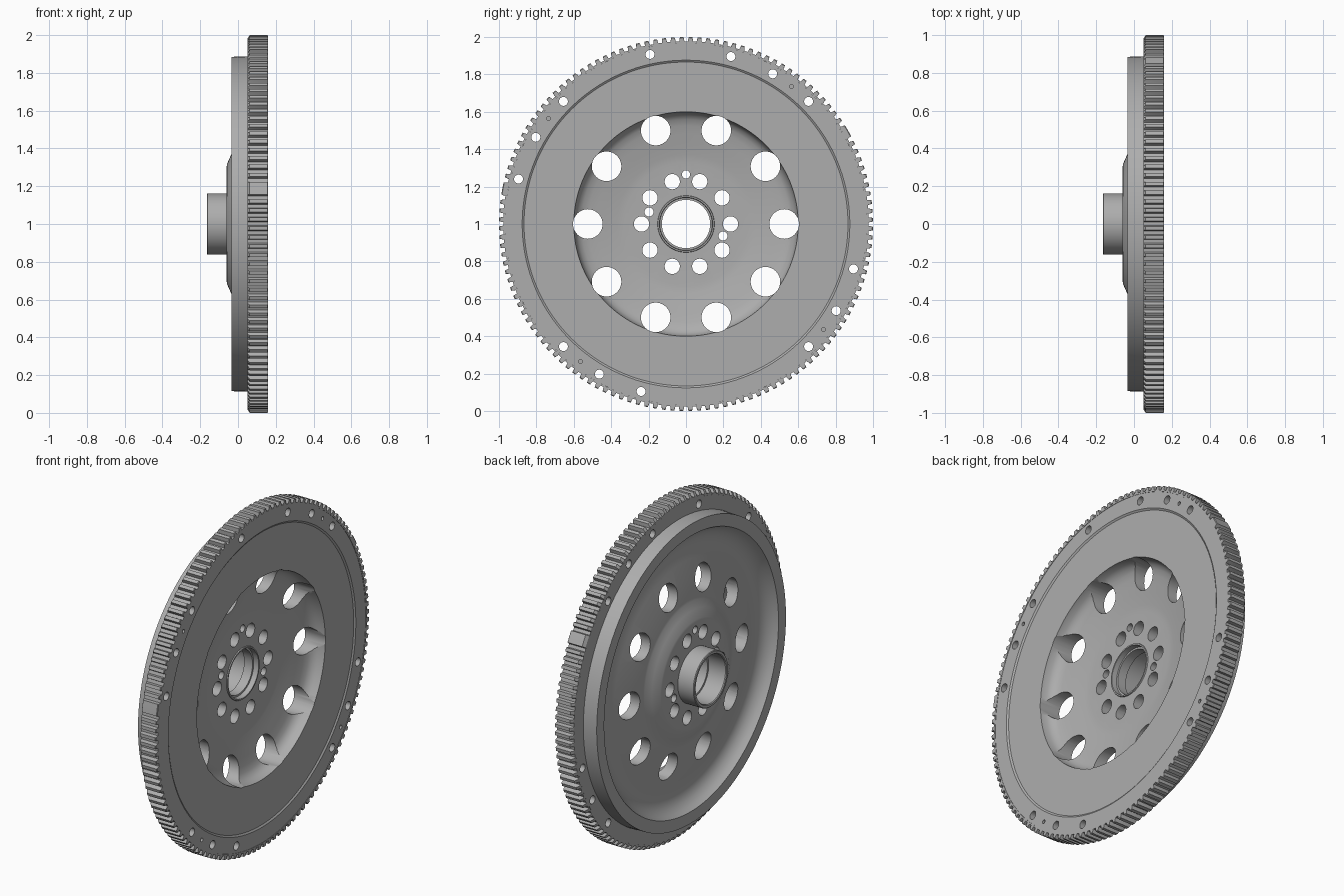
import bpy, bmesh, math
from math import cos, sin, radians, pi

cube = bpy.data.objects.get("Cube")
if cube:
    bpy.data.objects.remove(cube, do_unlink=True)

steel = bpy.data.materials.new("grey_steel")
steel.use_nodes = True
GREY = (0.42, 0.42, 0.42, 1)
steel.diffuse_color = GREY
steel.node_tree.nodes["Principled BSDF"].inputs["Base Color"].default_value = GREY


def finish(name, bm, angle=30):
    """Turn a bmesh into a named, shaded object."""
    bmesh.ops.recalc_face_normals(bm, faces=bm.faces)
    mesh = bpy.data.meshes.new(name)
    bm.to_mesh(mesh)
    bm.free()
    mesh.materials.append(steel)
    obj = bpy.data.objects.new(name, mesh)
    bpy.context.collection.objects.link(obj)
    shade(obj, angle)
    return obj


def shade(obj, angle):
    bpy.ops.object.select_all(action='DESELECT')
    obj.select_set(True)
    bpy.context.view_layer.objects.active = obj
    bpy.ops.object.shade_smooth_by_angle(angle=radians(angle))


def polar(x, r, a):
    return (x, r * cos(a), 1 + r * sin(a))


def bridge(bm, rings):
    """Join a closed loop of closed rings with quads."""
    n = len(rings[0])
    for ring, following in zip(rings, rings[1:] + rings[:1]):
        for i in range(n):
            j = (i + 1) % n
            bm.faces.new((ring[i], ring[j], following[j], following[i]))


def lathe(name, profile, segments=144):
    bm = bmesh.new()
    bridge(bm, [[bm.verts.new(polar(x, r, 2 * pi * i / segments))
                 for i in range(segments)] for x, r in profile])
    return finish(name, bm)


def add_drill(bm, r, degrees, radius, x0=-0.3, x1=0.3, sides=24):
    """Add a cutting cylinder lying along x at a polar position."""
    _, y, z = polar(0, r, radians(degrees))
    rings = [[bm.verts.new((x, y + radius * cos(2 * pi * i / sides),
                            z + radius * sin(2 * pi * i / sides)))
              for i in range(sides)] for x in (x0, x1)]
    for i in range(sides):
        j = (i + 1) % sides
        bm.faces.new((rings[0][i], rings[0][j], rings[1][j], rings[1][i]))
    bm.faces.new(rings[0])
    bm.faces.new(rings[1])


# Disc with hub, dished web and rim, as (x, radius)
body = lathe("flywheel_body", [
    # front face from the seam inwards, then the recess
    (0.158, 0.968), (0.158, 0.876), (0.151, 0.866), (0.151, 0.600),
    (0.115, 0.594), (0.092, 0.580), (0.076, 0.558), (0.066, 0.525),
    (0.056, 0.480), (0.048, 0.435), (0.034, 0.370), (0.030, 0.330),
    # raised lip and stepped bore
    (0.030, 0.152), (0.036, 0.150), (0.036, 0.142), (0.005, 0.140),
    (0.005, 0.129), (-0.050, 0.129), (-0.050, 0.141), (-0.160, 0.141),
    (-0.165, 0.145), (-0.165, 0.158), (-0.161, 0.162),
    # back of the hub, web, rim lip and flange
    (-0.060, 0.162), (-0.060, 0.305), (-0.057, 0.320), (-0.035, 0.370),
    (-0.015, 0.410), (-0.013, 0.425), (0.000, 0.525), (0.025, 0.640),
    (0.035, 0.690), (0.036, 0.715), (0.030, 0.745), (0.015, 0.775),
    (-0.010, 0.800), (-0.035, 0.815), (-0.035, 0.885), (0.050, 0.888),
    (0.050, 0.968)])

# Drilled holes
bm = bmesh.new()
for k in range(10):
    add_drill(bm, 0.525, 36 * k, 0.079, sides=40)
    add_drill(bm, 0.238, 36 * k, 0.041)
add_drill(bm, 0.265, 90, 0.022)
for a in (162, 342):
    add_drill(bm, 0.208, a, 0.024)
for a in (45, 60, 75, 102, 135, 150, 165, 225, 240, 255, 315, 330, 345):
    add_drill(bm, 0.927, a, 0.024)
for a in (52.5, 142.5, 232.5, 322.5):
    add_drill(bm, 0.927, a, 0.011, x0=0.12, sides=16)
drills = finish("drill_cutter", bm)
cut = body.modifiers.new("holes", 'BOOLEAN')
cut.operation = 'DIFFERENCE'
cut.solver = 'EXACT'
cut.object = drills
bpy.context.view_layer.objects.active = body
bpy.ops.object.modifier_apply(modifier=cut.name)
bpy.data.objects.remove(drills, do_unlink=True)
shade(body, 30)

# Toothed ring, with two patches where the gaps are filled
TEETH, TIP, ROOT, INNER = 132, 1.0, 0.977, 0.968
filled = {round(a / 360 * TEETH) for a in (29, 170)}
outline = []
for t in range(TEETH):
    root = TIP if t in filled else ROOT
    for part, r in ((-0.22, root), (0.18, root), (0.28, TIP), (0.68, TIP)):
        outline.append((2 * pi * (t + part) / TEETH, r))
bm = bmesh.new()
sections = [(0.050, INNER, INNER), (0.050, 0, 0.982), (0.062, 0, TIP),
            (0.157, 0, TIP), (0.160, 0, 0.996), (0.160, INNER, INNER)]
bridge(bm, [[bm.verts.new(polar(x, max(low, min(r, high)), a))
             for a, r in outline] for x, low, high in sections])
finish("ring_gear", bm, 20)
